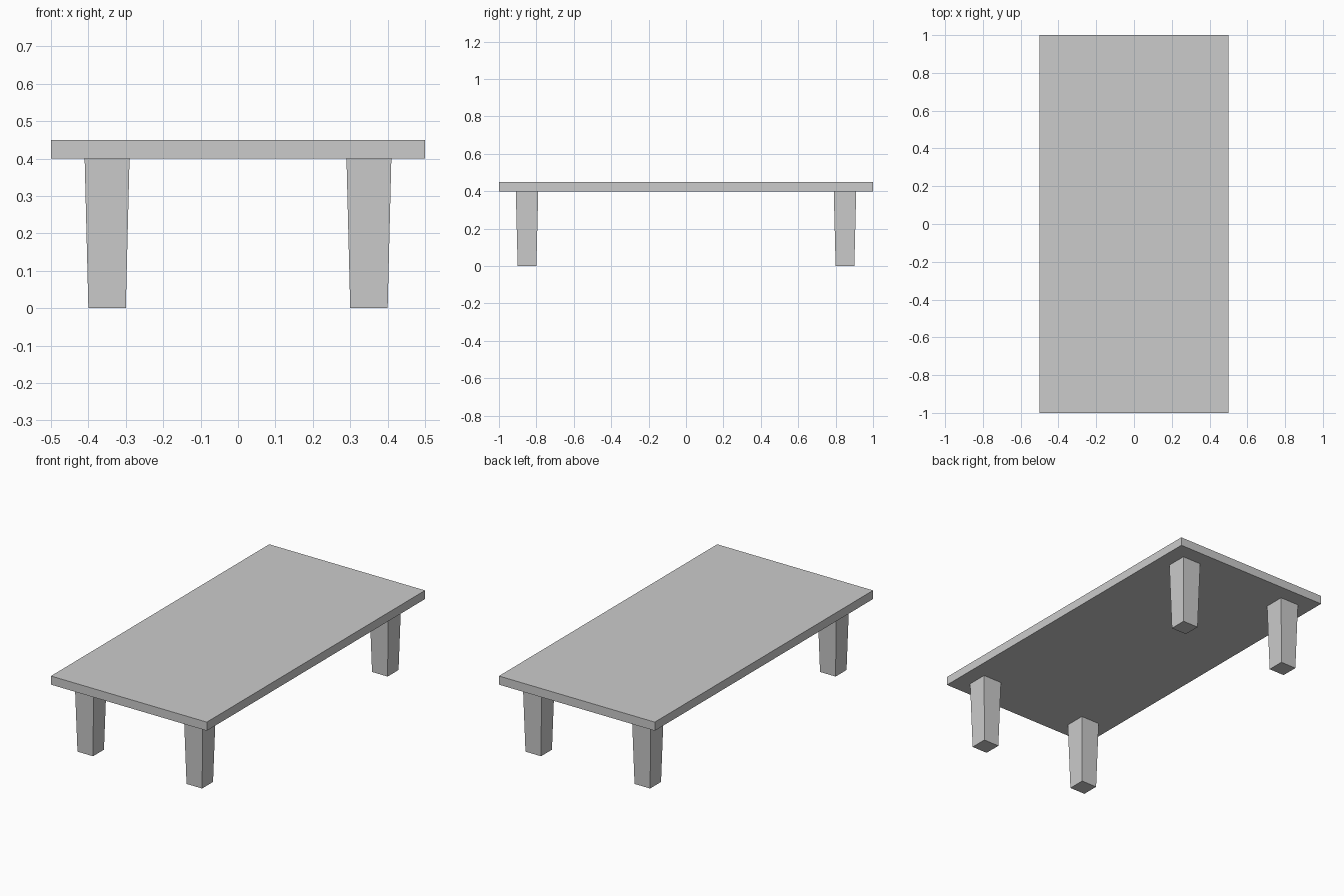
import bpy
import bmesh
from mathutils import Matrix

if "Cube" in bpy.data.objects:
    bpy.data.objects.remove(bpy.data.objects["Cube"])


def tapered_box(name, center, size, bottom_scale=1.0):
    """Box around center whose bottom face is scaled in x and y."""
    bm = bmesh.new()
    bmesh.ops.create_cube(bm, size=1.0, matrix=Matrix.Diagonal((*size, 1.0)))
    for v in bm.verts:
        if v.co.z < 0:
            v.co.x *= bottom_scale
            v.co.y *= bottom_scale
    mesh = bpy.data.meshes.new(name)
    bm.to_mesh(mesh)
    bm.free()
    obj = bpy.data.objects.new(name, mesh)
    obj.location = center
    bpy.context.collection.objects.link(obj)
    return obj


# Table top
tapered_box("table_top", (0, 0, 0.425), (1.0, 2.0, 0.05))

# Four legs, narrowing towards the floor
for y, end in ((-0.85, "front"), (0.85, "back")):
    for x, side in ((-0.35, "left"), (0.35, "right")):
        tapered_box(f"{end}_{side}_leg", (x, y, 0.2), (0.12, 0.12, 0.4), 0.1 / 0.12)
